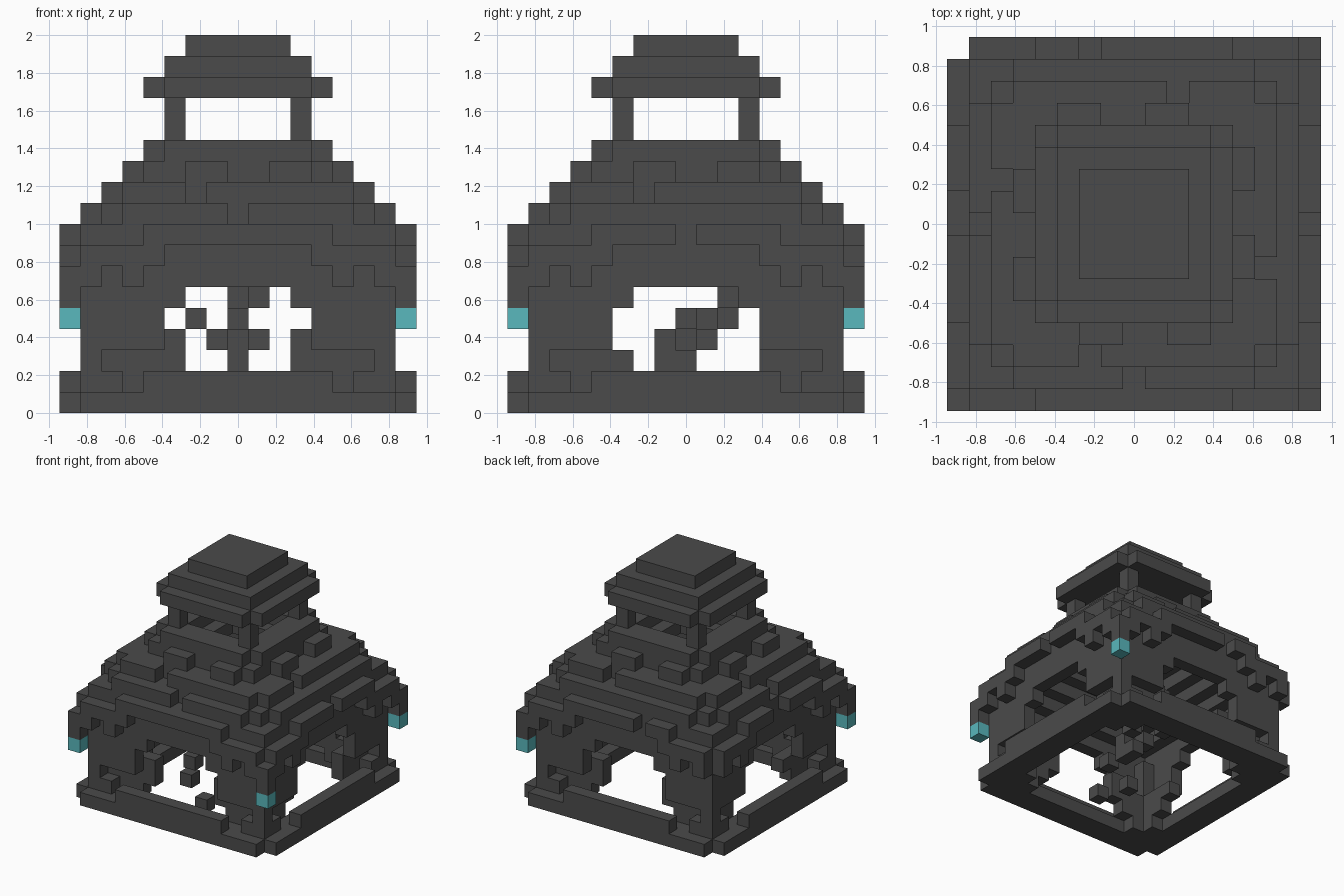
import bpy
import bmesh
from mathutils import Vector

UNIT = 1 / 9

cube = bpy.data.objects.get("Cube")
if cube:
    bpy.data.objects.remove(cube, do_unlink=True)


def material(name, color):
    mat = bpy.data.materials.new(name)
    mat.use_nodes = True
    mat.diffuse_color = color
    node = next(n for n in mat.node_tree.nodes if n.type == 'BSDF_PRINCIPLED')
    node.inputs["Base Color"].default_value = color
    node.inputs["Roughness"].default_value = 0.9
    return mat


STONE = material("dark_stone", (0.07, 0.07, 0.07, 1))
TEAL = material("teal_glow", (0.1, 0.48, 0.51, 1))


def square(radius, layer, hole=-1, cut_corners=False):
    """Square slab of blocks with an optional square hole and cut corners."""
    span = range(-radius, radius + 1)
    return {(x, y, layer) for x in span for y in span
            if max(abs(x), abs(y)) > hole
            and not (cut_corners and abs(x) == radius and abs(y) == radius)}


def four_sides(along, out, layer):
    """Blocks along one side at distance out, turned around to all four."""
    cells = set()
    for a in along:
        cells |= {(a, -out, layer), (out, a, layer),
                  (-a, out, layer), (-out, -a, layer)}
    return cells


def corners(radius, layers):
    return {(sx * radius, sy * radius, k) for sx in (-1, 1) for sy in (-1, 1)
            for k in layers}


def both(*values):
    return [s * v for v in values for s in (-1, 1)]


parts = {}

# Foundation: notched ring with raised kerbs in the middle of each side
parts["foundation"] = (square(8, 0, 6, True) | corners(6, [0])
                       | four_sides(both(5), 6, 0)
                       | four_sides(range(-4, 5), 8, 1))

# Corner walls, L-shaped in plan, undercut near the ground
walls = corners(6, range(1, 6))
walls |= four_sides(both(6, 7), 7, 1) | four_sides(both(7), 7, 2)
for k in (3, 4, 5):
    walls |= four_sides(both(4, 5, 6, 7), 7, k)
walls |= four_sides(both(3), 7, 5)
parts["corner_walls"] = walls

# Inner footings set back behind the undercut, with low door jambs
footings = four_sides(both(4, 5), 6, 1) | four_sides(both(4, 5), 6, 2)
footings |= {(x, y, k) for x in (-3, 3) for y in (-6, 6) for k in (2, 3)}
footings |= {(x, y, 3) for x in both(4) for y in both(6)}
footings |= {(x, -3, 2) for x in (-6, 6)}
parts["inner_footings"] = footings

# Lintel and eaves: the eaves step down from mid-side to the corners
parts["lintel"] = square(7, 6, 6) | square(7, 7, 5)
eaves = square(7, 8, 4) | four_sides(range(-4, 5), 8, 8)
eaves -= {(8, 0, 8), (-8, 0, 8), (-8, 1, 8), (-2, 8, 8)}
eaves |= four_sides(both(4, 5, 6, 7), 8, 7)
eaves |= four_sides(both(5, 7), 8, 6)
eaves |= corners(8, [5, 6])
parts["eaves"] = {c for c in eaves if c[:2] != (-8, 8)}

# Lanterns hang from three of the corners
parts["lanterns"] = corners(8, [4]) - {(-8, 8, 4)}

# Stepped roof with loose tiles lying on each tread
tiles = {9: both(1, 2, 3, 4, 5),
         10: [-5, -4, -3, -1, 0, 1, 2, 3, 4, 5],
         11: [-2, -1, 2, 3]}
roof = square(4, 12, 2, True) | {(7, 0, 9), (0, 7, 9)}
for k, row in tiles.items():
    r = 16 - k
    roof |= square(r - 1, k, r - 4) | four_sides(row, r, k)
parts["stepped_roof"] = roof

# Open turret and its cap
parts["turret_posts"] = corners(3, [13, 14])
parts["turret_cap"] = square(4, 15, -1, True) | square(3, 16) | square(2, 17)

# Loose blocks floating inside the hall
parts["floating_blocks"] = {
    (0, -1, 2), (0, 0, 2), (-1, 0, 3), (0, -1, 3), (1, 1, 3), (-2, 1, 4),
    (0, 0, 4), (0, 2, 4), (0, 3, 5), (1, 2, 5), (-2, -3, 1), (0, -4, 0),
    (-1, -4, 3)}

filled = set().union(*parts.values())
AXES = [Vector(v) for v in ((1, 0, 0), (0, 1, 0), (0, 0, 1))]


def build(name, cells, mat):
    """Mesh of the exposed block faces of one part."""
    bm = bmesh.new()
    verts = {}

    def vert(p):
        key = tuple(round(2 * c) for c in p)
        if key not in verts:
            verts[key] = bm.verts.new(p * UNIT)
        return verts[key]

    for cell in sorted(cells):
        centre = Vector(cell) + Vector((0, 0, 0.5))
        for i in range(3):
            for s in (-1, 1):
                n = AXES[i] * s
                if tuple(int(c + d) for c, d in zip(cell, n)) in filled:
                    continue
                u = AXES[(i + 1) % 3] / 2
                v = AXES[(i + 2) % 3] / 2 * s
                mid = centre + n / 2
                bm.faces.new([vert(mid + w)
                              for w in (-u - v, u - v, u + v, v - u)])
    mesh = bpy.data.meshes.new(name)
    bm.to_mesh(mesh)
    bm.free()
    mesh.materials.append(mat)
    bpy.context.collection.objects.link(bpy.data.objects.new(name, mesh))


for part, blocks in parts.items():
    build(part, blocks, TEAL if part == "lanterns" else STONE)
